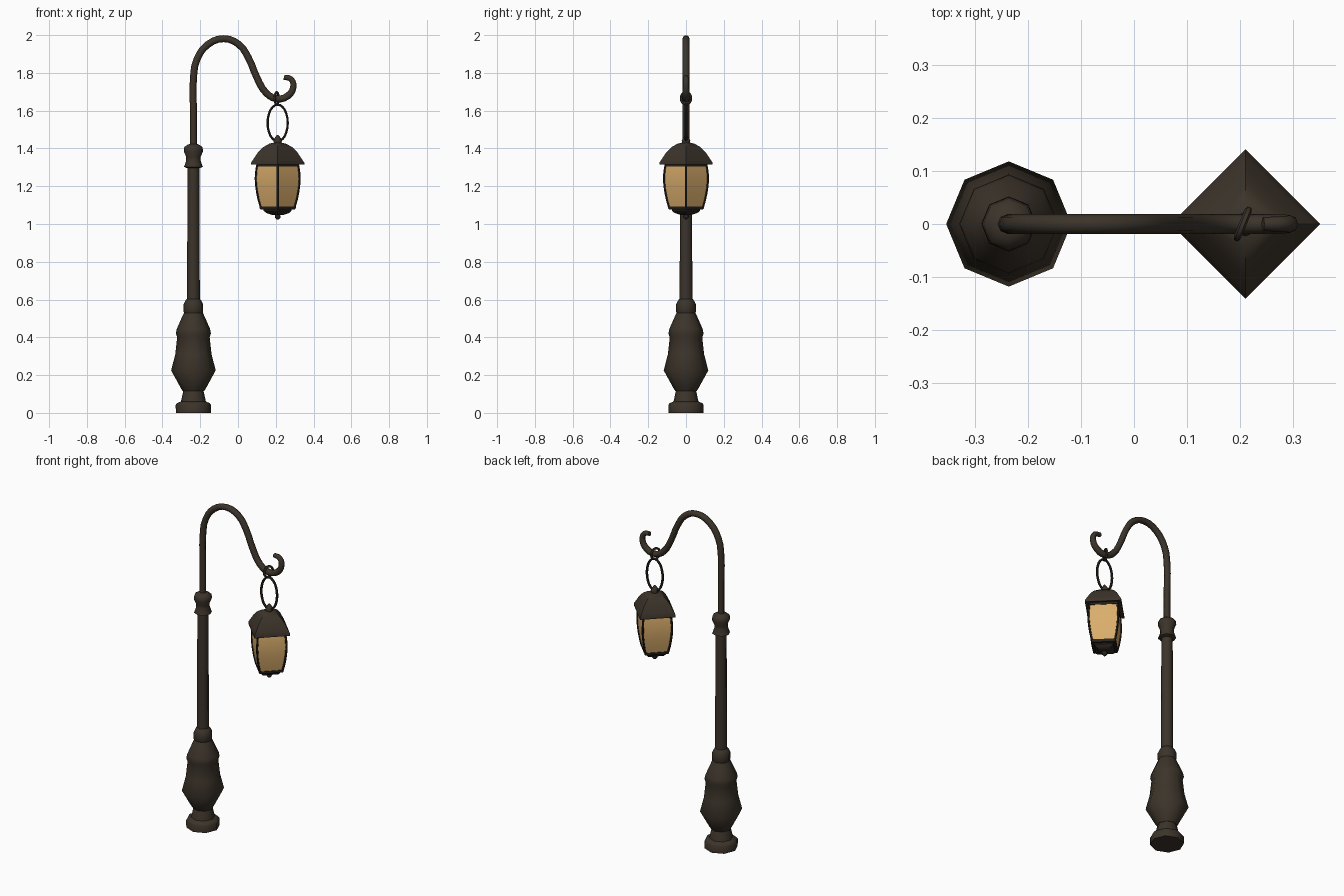
import bpy
import math
from mathutils import Matrix, Vector

if "Cube" in bpy.data.objects:
    bpy.data.objects.remove(bpy.data.objects["Cube"])


def material(name, color):
    m = bpy.data.materials.new(name)
    m.use_nodes = True
    m.diffuse_color = (*color, 1)
    bsdf = m.node_tree.nodes["Principled BSDF"]
    bsdf.inputs["Base Color"].default_value = (*color, 1)
    bsdf.inputs["Roughness"].default_value = 0.8
    return m


IRON = material("dark iron", (0.045, 0.034, 0.023))
FRAME = material("blackened iron", (0.022, 0.017, 0.012))
GLASS = material("amber glass", (0.70, 0.42, 0.15))

POST_X = -0.236
LAMP_X = 0.21


def finish(name, mesh, mat, angle):
    mesh.materials.clear()
    mesh.materials.append(mat)
    mesh.shade_smooth()
    mesh.set_sharp_from_angle(angle=math.radians(angle))
    ob = bpy.data.objects.new(name, mesh)
    bpy.context.collection.objects.link(ob)
    return ob


def turned(name, x, profile, sides, mat, angle=50):
    """Closed solid with (radius, height) rings, corners on the axes."""
    verts, faces = [], []
    for r, z in profile:
        for i in range(sides):
            a = math.tau * i / sides
            verts.append((x + r * math.cos(a), r * math.sin(a), z))
    for k in range(len(profile) - 1):
        for i in range(sides):
            a, b = k * sides + i, k * sides + (i + 1) % sides
            faces.append((a, b, b + sides, a + sides))
    last = (len(profile) - 1) * sides
    faces.append(tuple(reversed(range(sides))))
    faces.append(tuple(range(last, last + sides)))
    mesh = bpy.data.meshes.new(name)
    mesh.from_pydata(verts, [], faces)
    return finish(name, mesh, mat, angle)


def tube(name, points, radius, mat, cyclic=False, sides_step=2, taper=None, smooth=3):
    """Round bar along a smooth path, turned into a mesh."""
    cu = bpy.data.curves.new(name, "CURVE")
    cu.dimensions = "3D"
    cu.bevel_depth = radius
    cu.bevel_resolution = sides_step
    cu.resolution_u = smooth
    cu.use_fill_caps = True
    sp = cu.splines.new("BEZIER")
    sp.bezier_points.add(len(points) - 1)
    sp.use_cyclic_u = cyclic
    for i, (bp, p) in enumerate(zip(sp.bezier_points, points)):
        bp.co = p
        bp.handle_left_type = bp.handle_right_type = "AUTO"
        if taper:
            bp.radius = taper(i / (len(points) - 1))
    tmp = bpy.data.objects.new(name + "_path", cu)
    bpy.context.collection.objects.link(tmp)
    dg = bpy.context.evaluated_depsgraph_get()
    mesh = bpy.data.meshes.new_from_object(tmp.evaluated_get(dg))
    bpy.data.objects.remove(tmp)
    return finish(name, mesh, mat, 50)


def oval(center, half_w, half_h, turn=0, count=12):
    rot = Matrix.Rotation(turn, 3, "Z")
    ring = [math.tau * i / count for i in range(count)]
    return [Vector(center) + rot @ Vector((half_w * math.cos(a), 0, half_h * math.sin(a)))
            for a in ring]


# Post: foot, vase, shaft and collars
turned("foot", POST_X, [(0.093, 0), (0.094, 0.042), (0.086, 0.052), (0.066, 0.06),
                        (0.054, 0.115), (0.05, 0.125)], 8, IRON)
turned("vase", POST_X, [(0.056, 0.115), (0.066, 0.13), (0.118, 0.225), (0.096, 0.31),
                        (0.086, 0.40), (0.093, 0.42), (0.088, 0.445), (0.066, 0.495),
                        (0.05, 0.53)], 8, IRON)
turned("lower_collar", POST_X, [(0.044, 0.52), (0.052, 0.535), (0.052, 0.575),
                                (0.042, 0.595), (0.033, 0.605)], 8, IRON)
turned("shaft", POST_X, [(0.034, 0.58), (0.031, 1.32)], 8, IRON)
turned("upper_collar", POST_X, [(0.03, 1.295), (0.05, 1.302), (0.038, 1.335), (0.038, 1.355),
                                (0.051, 1.385), (0.048, 1.408), (0.03, 1.42),
                                (0.018, 1.425)], 8, IRON)

# Curved arm ending in a hook
arm_path = [(POST_X, 1.40), (POST_X, 1.60), (POST_X, 1.77), (-0.218, 1.87), (-0.16, 1.95),
            (-0.075, 1.981), (0.005, 1.95), (0.055, 1.88), (0.10, 1.775), (0.148, 1.695),
            (0.205, 1.663), (0.262, 1.677), (0.293, 1.725), (0.28, 1.768), (0.243, 1.776)]
tube("arm", [(x, 0, z) for x, z in arm_path], 0.0185, IRON,
     taper=lambda t: 1 if t < 0.8 else 1 - (t - 0.8) * 1.5)

# Rings that hang the lantern
tube("hook_loop", oval((0.205, 0, 1.665), 0.028, 0.032, math.radians(68)), 0.007, IRON,
     cyclic=True, sides_step=1, smooth=2)
tube("hanging_ring", oval((LAMP_X, 0, 1.535), 0.053, 0.097), 0.007, FRAME,
     cyclic=True, sides_step=1, smooth=2)

# Lantern roof and finial
turned("lantern_roof", LAMP_X, [(0.125, 1.318), (0.141, 1.314), (0.141, 1.325),
                                (0.125, 1.348), (0.104, 1.38), (0.078, 1.406),
                                (0.045, 1.425), (0.015, 1.432)], 4, IRON, 35)
turned("roof_finial", LAMP_X, [(0.018, 1.425), (0.023, 1.44), (0.016, 1.455),
                               (0.004, 1.472)], 8, IRON)

# Glass body, bulging towards the top
body = [(0.088, 1.085), (0.101, 1.13), (0.112, 1.19), (0.116, 1.24), (0.112, 1.29),
        (0.106, 1.32)]
turned("lantern_glass", LAMP_X, body, 4, GLASS, 35)

# Frame bars along the four corners, and rails at top and bottom
for i, side in enumerate(("left", "back", "right", "front")):
    a = i * math.pi / 2
    c, s = math.cos(a), math.sin(a)
    tube("frame_bar_" + side, [(LAMP_X + r * c, r * s, z) for r, z in body], 0.0065, FRAME,
         sides_step=1, smooth=2)
turned("top_rail", LAMP_X, [(0.113, 1.305), (0.113, 1.322)], 4, FRAME)
turned("bottom_rail", LAMP_X, [(0.09, 1.077), (0.096, 1.084), (0.096, 1.093)], 4, FRAME)

# Lantern base and drop
turned("lantern_base", LAMP_X, [(0.03, 1.048), (0.06, 1.058), (0.074, 1.07),
                                (0.074, 1.082)], 4, FRAME, 35)
turned("base_drop", LAMP_X, [(0.005, 1.024), (0.015, 1.034), (0.015, 1.044),
                             (0.008, 1.055)], 8, FRAME)
